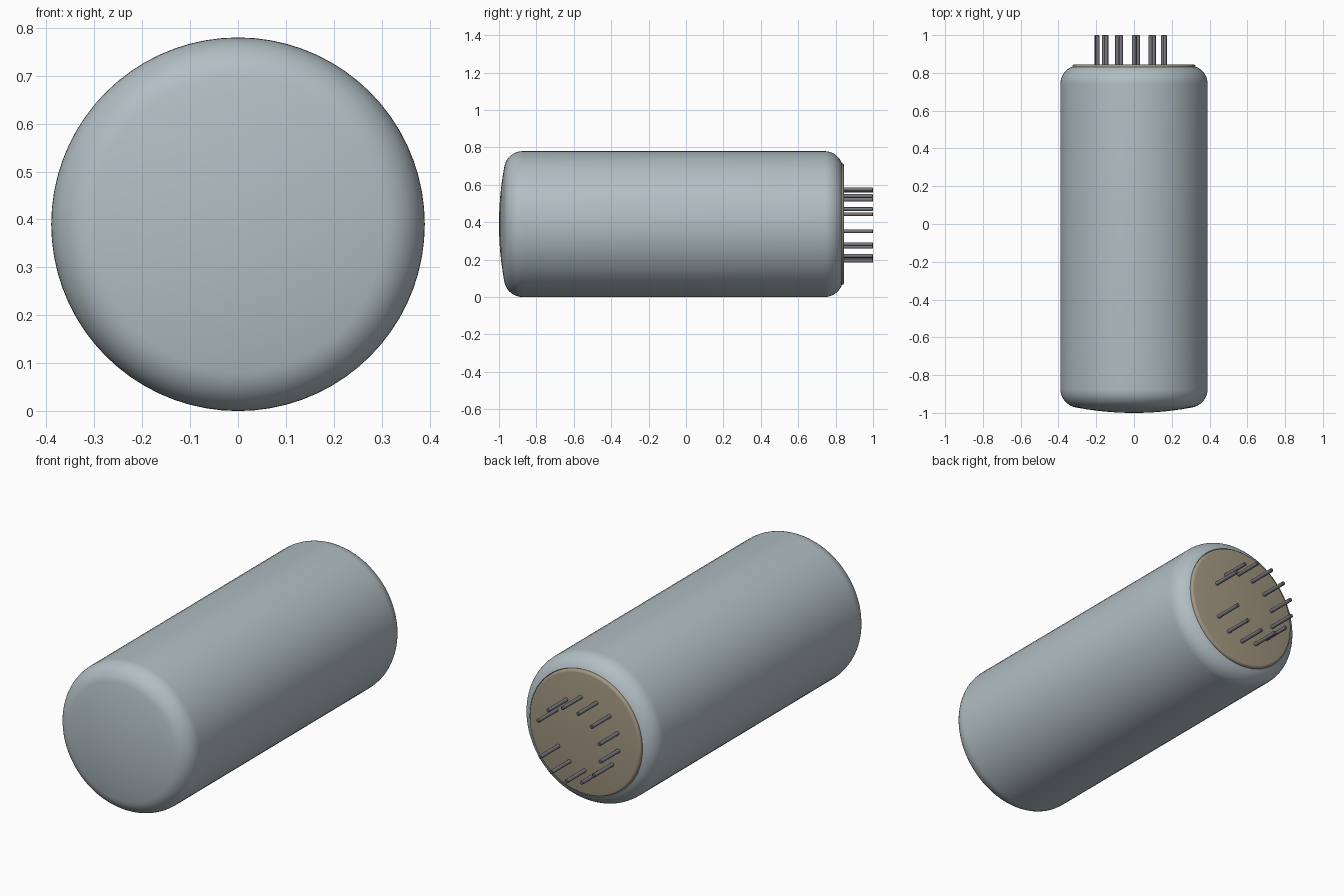
import bpy, bmesh, math
from mathutils import Vector, Matrix

if "Cube" in bpy.data.objects:
    bpy.data.objects.remove(bpy.data.objects["Cube"])

R = 0.39  # body radius and axis height


def material(name, rgb):
    m = bpy.data.materials.new(name)
    m.use_nodes = True
    m.diffuse_color = (*rgb, 1)
    bsdf = next(n for n in m.node_tree.nodes if n.type == 'BSDF_PRINCIPLED')
    bsdf.inputs["Base Color"].default_value = (*rgb, 1)
    return m


def arc(cr, cy, rad, a0, a1, n):
    """Points (radius, y) on an arc; angle 0 points outward, 90 toward +y."""
    return [(cr + rad * math.cos(math.radians(a0 + (a1 - a0) * i / n)),
             cy + rad * math.sin(math.radians(a0 + (a1 - a0) * i / n)))
            for i in range(n + 1)]


def lathe(name, profile, mat, steps, centre=(0, R)):
    """Spin a (radius, y) profile around an axis parallel to y."""
    bm = bmesh.new()
    verts = [bm.verts.new((r, y, 0)) for r, y in profile]
    edges = [bm.edges.new(pair) for pair in zip(verts, verts[1:])]
    bmesh.ops.spin(bm, geom=verts + edges, cent=(0, 0, 0), axis=(0, 1, 0),
                   angle=math.tau, steps=steps, use_duplicate=False)
    bmesh.ops.remove_doubles(bm, verts=bm.verts, dist=1e-5)
    bmesh.ops.recalc_face_normals(bm, faces=bm.faces)
    mesh = bpy.data.meshes.new(name)
    bm.to_mesh(mesh)
    bm.free()
    mesh.materials.append(mat)
    obj = bpy.data.objects.new(name, mesh)
    obj.location = (centre[0], 0, centre[1])
    bpy.context.collection.objects.link(obj)
    bpy.ops.object.select_all(action='DESELECT')
    obj.select_set(True)
    bpy.context.view_layer.objects.active = obj
    bpy.ops.object.shade_smooth_by_angle(angle=math.radians(35))
    return obj


glass = material("pale_blue_grey", (0.445, 0.52, 0.555))
tan = material("tan_base", (0.36, 0.31, 0.22))
metal = material("dark_grey_metal", (0.19, 0.19, 0.21))

# Body: shallow domed front, rounded shoulders, open rim that holds the base
dome = [(0.3 * i / 6, -1.0 + 0.027 * (i / 6) ** 2) for i in range(6)]
front_shoulder = arc(0.29, -0.873, 0.1, -80, 0, 10)
back_shoulder = arc(0.29, 0.74, 0.1, 0, 67, 9)
lathe("body", dome + front_shoulder + back_shoulder + [(0.322, 0.82), (0, 0.82)],
      glass, 72)

# Base disc with a softened edge
lathe("base_disc", [(0, 0.815), (0.326, 0.815)]
      + arc(0.313, 0.832, 0.013, 0, 90, 4) + [(0, 0.845)], tan, 72)

# Ring of twelve pins with one position left open
for i in range(12):
    a = math.radians(26 + 27.4 * i)
    lathe(f"pin_{i + 1}", [(0, 0.83), (0.01, 0.83), (0.01, 0.997), (0.007, 1.0), (0, 1.0)],
          metal, 16, (-0.009 + 0.192 * math.cos(a), 0.386 + 0.192 * math.sin(a)))
